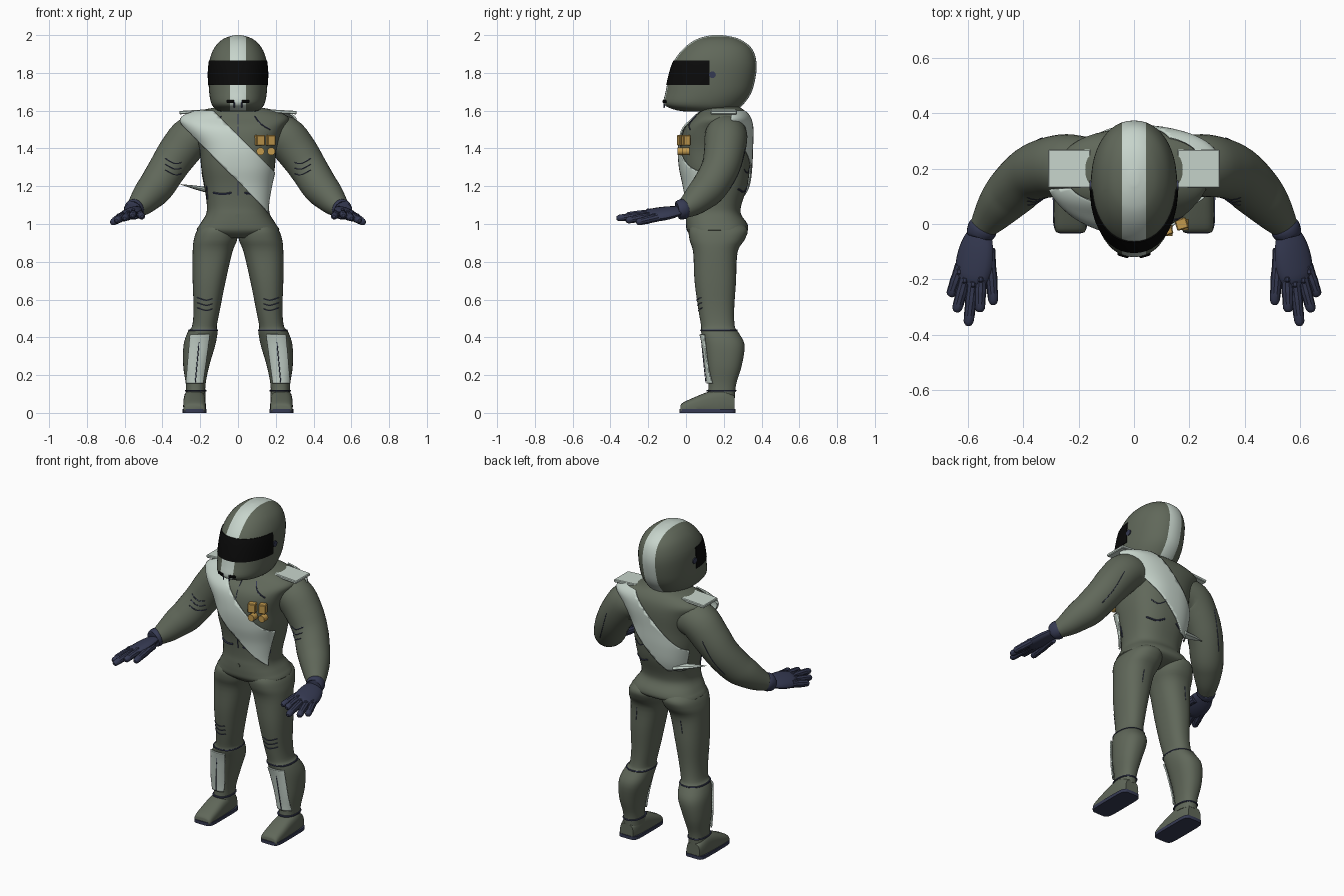
import bpy, bmesh, math
from mathutils import Vector, Matrix
from mathutils.bvhtree import BVHTree

if "Cube" in bpy.data.objects:
    bpy.data.objects.remove(bpy.data.objects["Cube"])


def material(name, rgb):
    m = bpy.data.materials.new(name)
    m.diffuse_color = (*rgb, 1)
    m.use_nodes = True
    m.node_tree.nodes["Principled BSDF"].inputs["Base Color"].default_value = m.diffuse_color
    return m


GREEN = material("olive_cloth", (0.118, 0.138, 0.102))
PALE = material("pale_cloth", (0.57, 0.66, 0.60))
NAVY = material("navy_leather", (0.036, 0.042, 0.085))
BLACK = material("black_visor", (0.003, 0.003, 0.003))
GOLD = material("gold_metal", (0.54, 0.32, 0.075))


def finish(name, bm, mats, mirror=False):
    bmesh.ops.recalc_face_normals(bm, faces=bm.faces[:])
    me = bpy.data.meshes.new(name)
    bm.to_mesh(me)
    bm.free()
    for m in mats:
        me.materials.append(m)
    ob = bpy.data.objects.new(name, me)
    bpy.context.collection.objects.link(ob)
    if mirror:
        ob.modifiers.new("mirror", 'MIRROR').use_mirror_merge = False
    return ob


def spline(rows, n):
    """Smooth interpolation between rows of numbers."""
    out = []
    for i in range(len(rows) - 1):
        a, b, c, d = (rows[max(i - 1, 0)], rows[i], rows[i + 1], rows[min(i + 2, len(rows) - 1)])
        for k in range(n):
            t = k / n
            out.append([q + 0.5 * t * (r - p + t * (2 * p - 5 * q + 4 * r - s + t * (3 * (q - r) + s - p)))
                        for p, q, r, s in zip(a, b, c, d)])
    return out + [list(rows[-1])]


def skin(rings, caps=True):
    bm = bmesh.new()
    vs = [[bm.verts.new(p) for p in r] for r in rings]
    n = len(vs[0])
    for a, b in zip(vs, vs[1:]):
        for i in range(n):
            bm.faces.new((a[i], a[(i + 1) % n], b[(i + 1) % n], b[i]))
    if caps:
        bm.faces.new(vs[0])
        bm.faces.new(vs[-1])
    return bm


def oval(x0, x1, y0, y1, e, n):
    pts = []
    for i in range(n):
        c, s = math.cos(2 * math.pi * i / n), math.sin(2 * math.pi * i / n)
        pts.append(((x0 + x1) / 2 + (x1 - x0) / 2 * math.copysign(abs(c) ** (2 / e), c),
                    (y0 + y1) / 2 + (y1 - y0) / 2 * math.copysign(abs(s) ** (2 / e), s)))
    return pts


def stack(rows, e=2.4, n=40, steps=4, grow=0.0, caps=True):
    """Loft through horizontal sections (z, x0, x1, y0, y1)."""
    return skin([[(x, y, r[0]) for x, y in oval(r[1] - grow, r[2] + grow, r[3] - grow, r[4] + grow, e, n)]
                 for r in spline(rows, steps)], caps)


def tube(name, path, mat, mirror=False, flat=1.0, n=12, steps=3, ref=None):
    """Loft round sections along a path of (x, y, z, radius)."""
    pts = spline(path, steps)
    ps = [Vector(p[:3]) for p in pts]
    if ref is None:
        ref = (0, 1, 0) if abs((ps[-1] - ps[0]).normalized().z) > 0.9 else (0, 0, 1)
    rings = []
    for i, p in enumerate(ps):
        t = (ps[min(i + 1, len(ps) - 1)] - ps[max(i - 1, 0)]).normalized()
        u = t.cross(Vector(ref)).normalized()
        v = u.cross(t)
        r = pts[i][3]
        rings.append([p + u * r * math.cos(a) + v * r * flat * math.sin(a)
                      for a in (2 * math.pi * k / n for k in range(n))])
    return finish(name, skin(rings), [mat], mirror)


def plate(name, rows, e, planes, grow, mirror=False):
    """Cloth panel trimmed out of an enlarged body section."""
    bm = stack(rows, e, 64, 6, grow, False)
    for co, no in planes:
        bmesh.ops.bisect_plane(bm, geom=bm.verts[:] + bm.edges[:] + bm.faces[:],
                               plane_co=co, plane_no=no, clear_outer=True)
    ob = finish(name, bm, [PALE])
    ob.modifiers.new("thickness", 'SOLIDIFY').thickness = 0.008
    if mirror:
        ob.modifiers.new("mirror", 'MIRROR').use_mirror_merge = False


def tree(ob):
    return BVHTree.FromPolygons([v.co for v in ob.data.vertices],
                                [p.vertices[:] for p in ob.data.polygons])


def on_surface(bvh, x, z, side=-1):
    hit = bvh.ray_cast(Vector((x, side * 2, z)), Vector((0, -side, 0)))[0]
    return hit.y if hit else 0.15


def seam(name, bvh, pts, mirror=False, side=-1, r=0.003):
    """Thin stitched line lying on a surface, from (x, z) points."""
    return tube(name, [(x, on_surface(bvh, x, z, side), z, r) for x, z in spline(pts, 5)],
                NAVY, mirror, n=6, steps=1)


def block(name, centre, size, mat, rot=None, mirror=False, bevel=0.004):
    bm = bmesh.new()
    bmesh.ops.create_cube(bm, size=1, matrix=Matrix.Translation(centre)
                          @ (rot or Matrix()) @ Matrix.Diagonal((*size, 1)))
    bmesh.ops.bevel(bm, geom=bm.edges[:], offset=bevel, segments=1, affect='EDGES')
    return finish(name, bm, [mat], mirror)


def disc(name, centre, r, depth, axis, mat, mirror=False):
    bm = bmesh.new()
    bmesh.ops.create_cone(bm, cap_ends=True, segments=16, radius1=r, radius2=r, depth=depth,
                          matrix=Matrix.Translation(centre) @ Matrix.Rotation(math.pi / 2, 4, axis))
    return finish(name, bm, [mat], mirror)


# Torso and pelvis
torso_rows = [(z, -w, w, f, b) for z, w, f, b in (
    (0.925, 0.09, 0.05, 0.22), (0.96, 0.212, 0.008, 0.318), (1.0, 0.2, 0.0, 0.325), (1.05, 0.17, 0.0, 0.292),
    (1.10, 0.165, 0.003, 0.293), (1.20, 0.178, -0.005, 0.325), (1.30, 0.195, -0.025, 0.338),
    (1.40, 0.205, -0.03, 0.342), (1.50, 0.24, -0.012, 0.345), (1.56, 0.27, 0.04, 0.335),
    (1.60, 0.20, 0.08, 0.31), (1.62, 0.10, 0.12, 0.28))]
torso = finish("torso", stack(torso_rows, 2.5), [GREEN])
skin_t = tree(torso)

# Legs
leg_rows = [(1.04, 0.04, 0.13, 0.08, 0.23), (0.98, 0.005, 0.207, 0.02, 0.322), (0.92, 0.004, 0.233, 0.018, 0.312),
            (0.85, 0.03, 0.24, 0.038, 0.272), (0.70, 0.065, 0.24, 0.045, 0.265), (0.55, 0.095, 0.235, 0.065, 0.255),
            (0.46, 0.112, 0.243, 0.08, 0.258), (0.43, 0.108, 0.265, 0.08, 0.275), (0.36, 0.12, 0.288, 0.095, 0.31),
            (0.25, 0.152, 0.29, 0.11, 0.295), (0.15, 0.172, 0.276, 0.12, 0.265), (0.08, 0.172, 0.276, 0.11, 0.26)]
leg = finish("leg", stack(leg_rows, 2.3), [GREEN], True)
skin_l = tree(leg)

# Boots: sections from heel to toe, with a dark sole
boot_rows = [(0.258, 0.045, 0.09), (0.20, 0.056, 0.125), (0.12, 0.059, 0.112),
             (0.05, 0.06, 0.085), (-0.015, 0.057, 0.055), (-0.03, 0.05, 0.038)]
finish("boot", skin([[(x, y, max(z, 0.008)) for x, z in oval(0.23 - w, 0.23 + w, -0.02, h, 3, 24)]
                     for y, w, h in spline(boot_rows, 3)]), [GREEN], True)
finish("sole", stack([(z, 0.166, 0.294, -0.035, 0.262) for z in (0, 0.02)], 6, 32, 1), [NAVY], True)

# Boot top, knee band and shin guard
for nm, z, x0, x1, y0, y1 in (("boot_cuff", 0.118, 0.168, 0.279, 0.109, 0.265),
                              ("knee_band", 0.437, 0.107, 0.262, 0.077, 0.271)):
    finish(nm, stack([(z + d, x0 - g, x1 + g, y0 - g, y1 + g)
                      for d, g in ((-0.004, 0), (0, 0.002), (0.004, 0))], 2.3, 40, 1), [NAVY], True)
plate("shin_guard", leg_rows, 2.3, [((0, 0, 0.415), (0, 0, 1)), ((0, 0, 0.155), (0, 0, -1)), ((0, 0.15, 0), (0, 1, 0)),
                                    ((0.148, 0, 0.415), (-0.26, 0, -0.035)),
                                    ((0.255, 0, 0.415), (0.26, 0, 0.022))], 0.012, True)
tube("shin_seam", [(0.203, 0.079, 0.41, 0.0025), (0.215, 0.092, 0.28, 0.0025), (0.226, 0.105, 0.16, 0.0025)],
     NAVY, True, n=6)
for i in range(3):
    z = 0.55 + 0.027 * i
    seam("knee_crease", skin_l, [(0.135, z), (0.17, z - 0.008), (0.215, z + 0.006)], True)
seam("trouser_pocket_seam", skin_l, [(0.15, 0.84), (0.16, 0.76)], True, 1, 0.002)

# Arms
arm = tube("arm", [(0.15, 0.21, 1.47, 0.10), (0.24, 0.212, 1.463, 0.113), (0.315, 0.203, 1.38, 0.108),
                   (0.375, 0.18, 1.29, 0.10), (0.432, 0.127, 1.20, 0.095), (0.472, 0.085, 1.155, 0.086),
                   (0.512, 0.035, 1.11, 0.069), (0.545, -0.01, 1.08, 0.05), (0.556, -0.035, 1.072, 0.043)],
           GREEN, True, n=28, steps=4)
skin_a = tree(arm)
for i in range(3):
    z = 1.265 + 0.03 * i
    seam("sleeve_crease", skin_a, [(0.30, z), (0.335, z - 0.004), (0.385, z + 0.022)], True)
seam("sleeve_seam", skin_a, [(0.33, 1.40), (0.38, 1.28), (0.43, 1.19)], True, 1, 0.0025)

# Gloves
tube("glove_cuff", [(0.541, -0.005, 1.083, 0.048), (0.547, -0.015, 1.08, 0.054),
                    (0.556, -0.035, 1.072, 0.051), (0.558, -0.043, 1.07, 0.044)], NAVY, True, n=20)
tilt = (0.35, 0, 1)
tube("palm", [(0.555, -0.03, 1.072, 0.045), (0.567, -0.08, 1.062, 0.063), (0.578, -0.14, 1.052, 0.07),
              (0.588, -0.195, 1.045, 0.062), (0.595, -0.22, 1.043, 0.035)], NAVY, True, 0.42, 16, 3, tilt)
fingers = [("index_finger", (0.553, -0.17, 1.058), (0.558, -0.318, 1.045)),
           ("middle_finger", (0.578, -0.18, 1.051), (0.600, -0.368, 1.030)),
           ("ring_finger", (0.604, -0.175, 1.043), (0.643, -0.318, 1.018)),
           ("little_finger", (0.625, -0.15, 1.035), (0.664, -0.262, 1.008)),
           ("thumb", (0.525, -0.09, 1.058), (0.508, -0.292, 1.040))]
for nm, a, b in fingers:
    a, b = Vector(a), Vector(b)
    tube(nm, [(*a.lerp(b, t), r) for t, r in ((0, 0.023), (0.35, 0.021), (0.5, 0.022), (0.65, 0.02),
                                              (0.92, 0.018), (1, 0.008))], NAVY, True, n=10, steps=2)
    block("knuckle_pad", a.lerp(b, 0.2) + Vector((0, 0, 0.017)), (0.022, 0.024, 0.018), NAVY, None, True, 0.006)

# Helmet with a raised visor and a pale centre stripe
helmet_rows = [(z, -w, w, f, b) for z, w, f, b in (
    (1.595, 0.09, 0.0, 0.24), (1.605, 0.115, -0.06, 0.27), (1.635, 0.140, -0.117, 0.305),
    (1.70, 0.153, -0.108, 0.348), (1.80, 0.156, -0.086, 0.372), (1.87, 0.15, -0.06, 0.371),
    (1.93, 0.127, -0.012, 0.348), (1.97, 0.092, 0.04, 0.30), (1.99, 0.055, 0.09, 0.25), (2.0, 0.015, 0.14, 0.19))]
bm = stack(helmet_rows, 2.15, 48, 4)
for co, no in (((0.043, 0, 0), (1, 0, 0)), ((-0.043, 0, 0), (1, 0, 0)), ((0, 0, 1.735), (0, 0, 1)),
               ((0, 0, 1.865), (0, 0, 1)), ((0, 0.125, 0), (0, 1, 0))):
    bmesh.ops.bisect_plane(bm, geom=bm.verts[:] + bm.edges[:] + bm.faces[:], plane_co=co, plane_no=no)
visor = []
for f in bm.faces:
    c = f.calc_center_median()
    f.material_index = 1 if abs(c.x) < 0.043 and c.z > 1.6 else 0
    if 1.735 < c.z < 1.865 and c.y < 0.125:
        visor.append(f)
ext = bmesh.ops.extrude_face_region(bm, geom=visor)["geom"]
bmesh.ops.delete(bm, geom=[f for f in visor if f.is_valid], context='FACES_ONLY')
for v in [g for g in ext if isinstance(g, bmesh.types.BMVert)]:
    v.co += Vector((v.co.x, (v.co.y - 0.14) * 0.6, 0)).normalized() * 0.004
for f in bm.faces:
    c = f.calc_center_median()
    if 1.734 < c.z < 1.866 and c.y < 0.126:
        f.material_index = 2
helmet = finish("helmet", bm, [GREEN, PALE, BLACK])
skin_h = tree(helmet)
disc("visor_hinge", (0.153, 0.14, 1.79), 0.018, 0.016, 'Y', NAVY, True)
block("chin_vent", (0.04, on_surface(skin_h, 0.04, 1.648), 1.648), (0.042, 0.012, 0.016), BLACK,
      Matrix.Rotation(0.3, 4, 'Z'), True)
block("chin_vent_bar", (0.02, on_surface(skin_h, 0.02, 1.635), 1.635), (0.006, 0.008, 0.04), NAVY, None, True, 0.002)

# Sashes across chest and back, spreading over the shoulder
sash_rows = [(z, a - k, b + k, f, y) for z, a, b, f, y in torso_rows for k in [0.035 if 1.45 < z < 1.61 else 0]]
plate("chest_sash", sash_rows, 2.5, [((0, 0, 1.47), (1, 0, 1)), ((0, 0, 1.225), (-1, 0, -1)), ((0, 0, 1.6), (0, 0, 1)),
                                     ((0, 0.075, 1.15), (0, 1, -0.12))], 0.013)
plate("back_sash", sash_rows, 2.5, [((0, 0, 1.47), (-1, 0, 1)), ((0, 0, 1.24), (1, 0, -1)), ((0, 0, 1.6), (0, 0, 1)),
                                    ((0, 0, 1.15), (0, 0, -1)), ((0, 0.24, 0), (0, -1, 0))], 0.013)
tube("sash_tail", [(-0.12, 0.28, 1.17, 0.035), (-0.21, 0.26, 1.19, 0.026), (-0.305, 0.235, 1.21, 0.002)],
     PALE, flat=0.45, n=8)

# Shoulder boards
block("shoulder_board", (0.233, 0.2, 1.594), (0.155, 0.14, 0.018), PALE, Matrix.Rotation(0.06, 4, 'Y'), True)

# Medals
for x, y, w in ((0.115, -0.022, 0.047), (0.172, 0.0, 0.043)):
    turn = Matrix.Rotation(0.3, 4, 'Z')
    block("medal_ribbon", (x, y, 1.443), (w, 0.04, 0.056), GOLD, turn)
    disc("medal", (x + 0.004, y - 0.002, 1.385), 0.021, 0.04, 'X', GOLD)

# Jacket seams and pockets
seam("zip", skin_t, [(0, 1.15), (0, 1.35), (0, 1.58)])
seam("collar_seam", skin_t, [(0.09, 1.57), (0.12, 1.53), (0.17, 1.50)], True, r=0.004)
seam("waist_pocket_seam", skin_t, [(0.035, 1.165), (0.08, 1.158), (0.13, 1.165)], True, r=0.006)
seam("side_pocket_seam", skin_t, [(0.16, 1.13), (0.165, 1.20)], True, r=0.005)
seam("back_pocket_seam", skin_t, [(0.04, 1.19), (0.09, 1.17), (0.14, 1.185)], True, 1, 0.005)
seam("back_panel_seam", skin_t, [(0.04, 1.30), (0.09, 1.27), (0.13, 1.29)], True, 1)
disc("belt_stud", (0, on_surface(skin_t, 0, 1.04), 1.04), 0.014, 0.008, 'X', GREEN)

# Smooth shading with sharp edges kept
for ob in bpy.context.collection.objects:
    ob.select_set(True)
    bpy.context.view_layer.objects.active = ob
bpy.ops.object.shade_smooth_by_angle(angle=math.radians(35))
